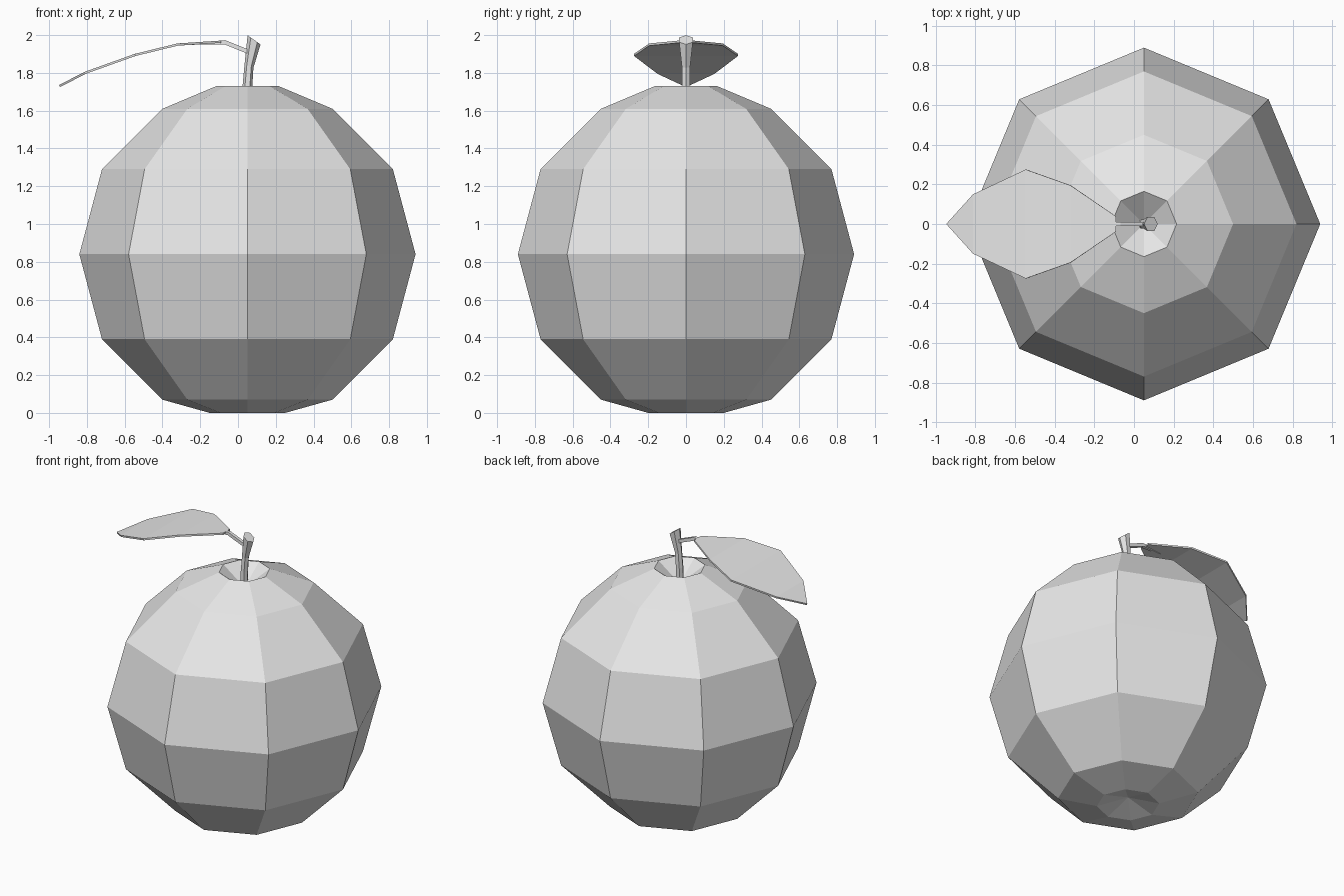
import bpy
import bmesh
from math import cos, sin, tau
from mathutils import Vector

cube = bpy.data.objects.get("Cube")
if cube:
    bpy.data.objects.remove(cube, do_unlink=True)

# One plain colour for everything
grey = bpy.data.materials.new("light grey")
grey.use_nodes = True
grey.diffuse_color = (0.8, 0.8, 0.8, 1)
grey.node_tree.nodes["Principled BSDF"].inputs["Base Color"].default_value = (0.8, 0.8, 0.8, 1)


def finish(name, bm):
    bmesh.ops.recalc_face_normals(bm, faces=bm.faces)
    mesh = bpy.data.meshes.new(name)
    bm.to_mesh(mesh)
    bm.free()
    mesh.materials.append(grey)
    obj = bpy.data.objects.new(name, mesh)
    bpy.context.collection.objects.link(obj)
    return obj


def loft(name, rings, sides, turn=0.0, bottom=None, top=None):
    """Skin rings of (x, z, radius, tilt); ends are flat caps or pointed fans."""
    bm = bmesh.new()
    loops = []
    for x, z, r, tilt in rings:
        loop = []
        for i in range(sides):
            a = turn + tau * i / sides
            across = r * cos(a)
            loop.append(bm.verts.new((x + across * cos(tilt), r * sin(a), z + across * sin(tilt))))
        loops.append(loop)
    for low, high in zip(loops, loops[1:]):
        for i in range(sides):
            j = (i + 1) % sides
            bm.faces.new((low[i], low[j], high[j], high[i]))
    for loop, tip in ((loops[0], bottom), (loops[-1], top)):
        if tip is None:
            bm.faces.new(loop)
        else:
            v = bm.verts.new(tip)
            for i in range(sides):
                bm.faces.new((loop[i], loop[(i + 1) % sides], v))
    return finish(name, bm)


# Eight-sided fruit with a dimple at each end
AXIS = 0.05
profile = [(0.20, 0.0), (0.45, 0.07), (0.77, 0.39), (0.89, 0.84),
           (0.77, 1.29), (0.45, 1.61), (0.165, 1.73)]
loft("fruit_body", [(AXIS, z, r, 0) for r, z in profile], 8,
     bottom=(AXIS, 0, 0.055), top=(AXIS, 0, 1.61))

# Six-sided stem, bent and cut at a slant
loft("stem", [(0.045, 1.59, 0.026, 0), (0.05, 1.73, 0.026, 0),
              (0.058, 1.835, 0.025, -0.35), (0.085, 1.975, 0.042, -0.62)], 6)

# Leaf stalk, fading into the midrib
loft("leaf_stalk", [(0.06, 1.91, 0.016, 1.2), (-0.07, 1.962, 0.016, 1.4),
                    (-0.32, 1.95, 0.003, 1.7)], 4, turn=tau / 8)

# Drooping leaf blade: rows of (x, z, half width)
rows = [(-0.09, 1.965, 0.038), (-0.32, 1.95, 0.195),
        (-0.545, 1.895, 0.275), (-0.81, 1.80, 0.15)]
bm = bmesh.new()
grid = [[bm.verts.new((x, side * w, z)) for side in (-1, 0, 1)] for x, z, w in rows]
for a, b in zip(grid, grid[1:]):
    for i in range(2):
        bm.faces.new((a[i], a[i + 1], b[i + 1], b[i]))
tip = bm.verts.new(Vector((-0.945, 0, 1.73)))
for i in range(2):
    bm.faces.new((grid[-1][i], grid[-1][i + 1], tip))
leaf = finish("leaf_blade", bm)
thick = leaf.modifiers.new("thickness", "SOLIDIFY")
thick.thickness = 0.012
thick.offset = 0
